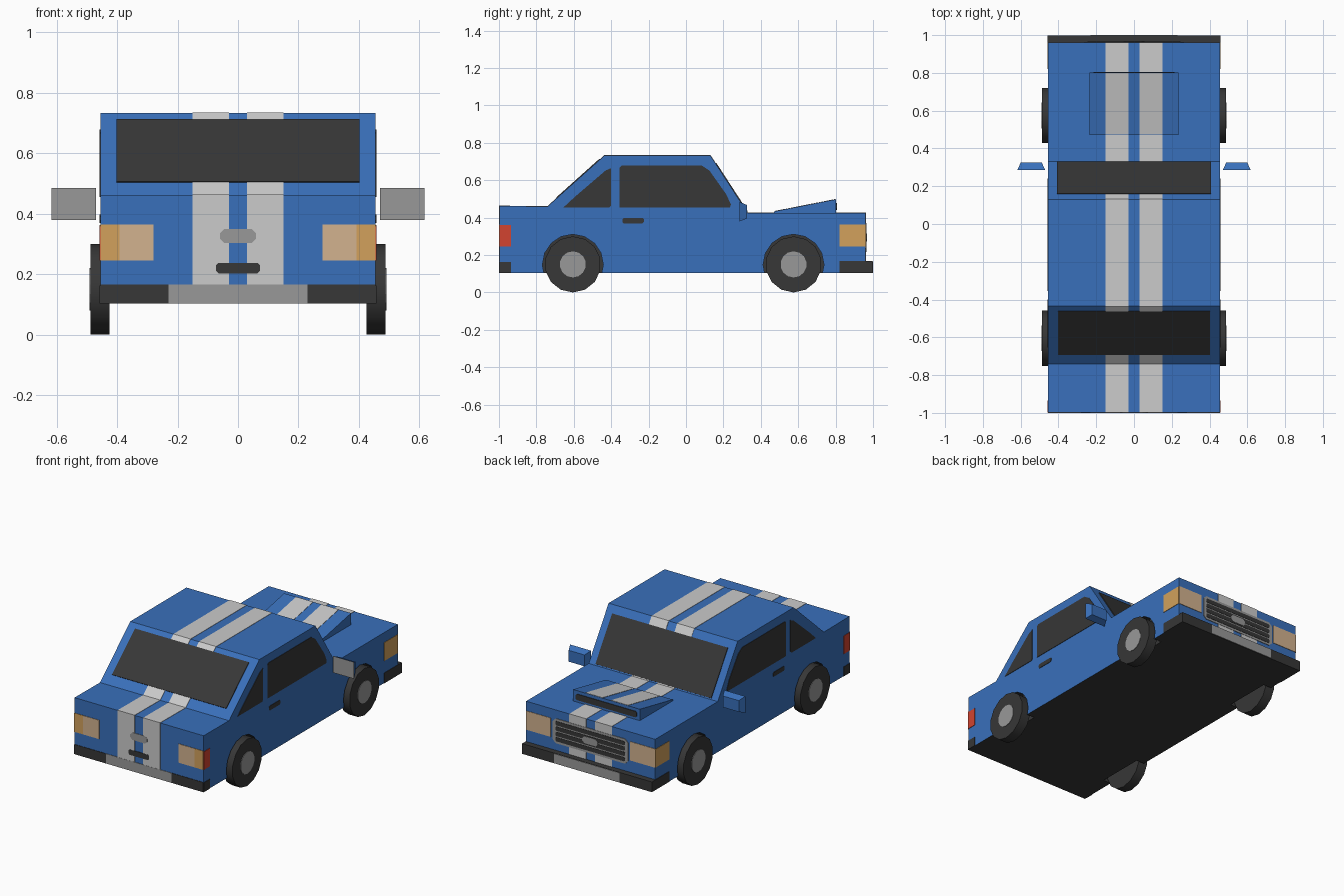
import bpy, bmesh, math
from mathutils import Vector

if "Cube" in bpy.data.objects:
    bpy.data.objects.remove(bpy.data.objects["Cube"])


def material(name, r, g, b):
    lin = [((c / 255 + 0.055) / 1.055) ** 2.4 for c in (r, g, b)]
    m = bpy.data.materials.new(name)
    m.diffuse_color = (*lin, 1)
    m.use_nodes = True
    m.node_tree.nodes["Principled BSDF"].inputs["Base Color"].default_value = m.diffuse_color
    return m


BLUE = material("blue paint", 57, 112, 187)
DARK = material("dark trim", 55, 55, 55)
GREY = material("grey metal", 152, 152, 152)
LIGHT = material("light stripe", 203, 203, 203)
TAN = material("tan lamp", 210, 178, 143)
ORANGE = material("orange lamp", 210, 161, 92)
RED = material("red lamp", 210, 68, 48)


def make(name, bm, *mats):
    bmesh.ops.recalc_face_normals(bm, faces=bm.faces)
    me = bpy.data.meshes.new(name)
    bm.to_mesh(me)
    bm.free()
    for m in mats:
        me.materials.append(m)
    ob = bpy.data.objects.new(name, me)
    bpy.context.collection.objects.link(ob)
    return ob


def prism(name, pts, axis, a, b, mat):
    """Extrude a 2D outline along x (outline in y,z) or y (outline in x,z)."""
    bm = bmesh.new()

    def at(p, d):
        return (d, p[0], p[1]) if axis == 'x' else (p[0], d, p[1])
    lo = [bm.verts.new(at(p, a)) for p in pts]
    hi = [bm.verts.new(at(p, b)) for p in pts]
    bm.faces.new(lo)
    bm.faces.new(hi)
    n = len(pts)
    for i in range(n):
        j = (i + 1) % n
        bm.faces.new((lo[i], lo[j], hi[j], hi[i]))
    return make(name, bm, mat)


def rect(u0, u1, v0, v1, c=0):
    """Rectangle, with corners cut by c."""
    if not c:
        return [(u0, v0), (u1, v0), (u1, v1), (u0, v1)]
    return [(u0 + c, v0), (u1 - c, v0), (u1, v0 + c), (u1, v1 - c),
            (u1 - c, v1), (u0 + c, v1), (u0, v1 - c), (u0, v0 + c)]


def ring(y, z, r, n):
    return [(y + r * math.sin(2 * math.pi * i / n), z + r * math.cos(2 * math.pi * i / n))
            for i in range(n)]


def band(name, path, x0, x1, t, mat):
    """Thin plate that follows a y,z path, raised by t."""
    P = [Vector(p) for p in path]
    N = []
    for p, q in zip(P, P[1:]):
        d = (q - p).normalized()
        N.append(Vector((-d.y, d.x)))
    out = []
    for i, p in enumerate(P):
        a, b = N[max(i - 1, 0)], N[min(i, len(N) - 1)]
        m = (a + b).normalized()
        out.append(p + m * (t / m.dot(a)))
    bm = bmesh.new()
    rows = [[bm.verts.new((x, v.x, v.y)) for x, v in ((x0, p), (x1, p), (x1, o), (x0, o))]
            for p, o in zip(P, out)]
    for r, s in zip(rows, rows[1:]):
        for k in range(4):
            bm.faces.new((r[k], r[(k + 1) % 4], s[(k + 1) % 4], s[k]))
    bm.faces.new(rows[0])
    bm.faces.new(rows[-1])
    return make(name, bm, mat)


W = 0.455
T = 0.003
REAR, NOSE = -0.997, 0.96
WHEELS = (("rear", -0.605), ("front", 0.575))
SIDES = (("left", -1), ("right", 1))

# Body shell from its side profile
top = [(REAR, 0.462), (-0.74, 0.46), (-0.435, 0.733), (0.13, 0.733), (0.33, 0.425), (NOSE, 0.425)]
body = prism("body", [(REAR, 0.103)] + top + [(NOSE, 0.103)], 'x', -W, W, BLUE)
body.data.materials.append(DARK)

# Wheel wells cut into the body
for end, wy in WHEELS:
    for side, s in SIDES:
        cutter = prism("well_cutter", ring(wy, 0.148, 0.163, 16), 'x', s * 0.40, s * 0.6, DARK)
        mod = body.modifiers.new("well", 'BOOLEAN')
        mod.object = cutter
        mod.operation = 'DIFFERENCE'
        mod.solver = 'EXACT'
        bpy.context.view_layer.objects.active = body
        bpy.ops.object.modifier_apply(modifier=mod.name)
        bpy.data.objects.remove(cutter)
for f in body.data.polygons:
    c = f.center
    well = any(math.hypot(c.y - wy, c.z - 0.148) < 0.17 for _, wy in WHEELS) and abs(c.x) < W - 0.005
    under = f.normal.z < -0.9 and c.z < 0.11
    f.material_index = 1 if well or under else 0

# Racing stripes over the whole car
for side, s in SIDES:
    x0, x1 = sorted((s * 0.03, s * 0.15))
    band(side + "_stripe", [(REAR, 0.165)] + top + [(NOSE, 0.165)], x0, x1, 0.002, LIGHT)
    band(side + "_scoop_stripe", [(0.475, 0.434), (0.80, 0.498)], x0, x1, 0.002, LIGHT)


def slope(p, q, a, b):
    p, q = Vector(p), Vector(q)
    return [p.lerp(q, a), p.lerp(q, b)]


# Windscreen and rear window
band("rear_window", slope(top[1], top[2], 0.16, 0.915), -0.402, 0.402, 0.005, DARK)
band("windscreen", slope(top[3], top[4], 0.14, 0.98), -0.408, 0.408, 0.005, DARK)

# Hood scoop with dark opening
prism("hood_scoop", [(0.47, 0.42), (0.47, 0.433), (0.802, 0.498), (0.802, 0.42)], 'x', -0.236, 0.236, BLUE)
prism("scoop_opening", rect(-0.215, 0.215, 0.44, 0.478, 0.008), 'y', 0.80, 0.806, DARK)

quarter = [(-0.655, 0.455), (-0.41, 0.455), (-0.40, 0.465), (-0.40, 0.665), (-0.43, 0.652), (-0.59, 0.515)]
door = [(-0.355, 0.455), (0.235, 0.455), (0.24, 0.47), (0.215, 0.525), (0.125, 0.652),
        (0.085, 0.678), (-0.345, 0.678), (-0.355, 0.668)]

for side, s in SIDES:
    # Side glass, handles, lamps and bumper ends as thin plates
    for part, pts, mat in (
            ("quarter_window", quarter, DARK),
            ("door_window", door, DARK),
            ("door_handle", rect(-0.34, -0.225, 0.37, 0.398, 0.007), DARK),
            ("side_tail_lamp", rect(REAR, -0.935, 0.245, 0.36), RED),
            ("side_marker_lamp", rect(0.82, NOSE, 0.245, 0.362), ORANGE),
            ("rear_bumper_end", rect(REAR, -0.935, 0.103, 0.163), DARK),
            ("front_bumper_end", rect(0.82, NOSE, 0.103, 0.168), DARK)):
        prism(side + "_" + part, pts, 'x', s * (W - 0.002), s * (W + T), mat)

    # Lamps on the rear and front faces
    x = sorted((s * 0.28, s * 0.392))
    prism(side + "_rear_lamp", rect(*x, 0.245, 0.365), 'y', REAR, REAR - T, TAN)
    x = sorted((s * 0.392, s * W))
    prism(side + "_rear_indicator", rect(*x, 0.245, 0.365), 'y', REAR, REAR - T, ORANGE)
    x = sorted((s * 0.28, s * W))
    prism(side + "_headlamp", rect(*x, 0.245, 0.365), 'y', NOSE, NOSE + T, TAN)
    x = sorted((s * 0.23, s * W))
    prism(side + "_rear_bumper", rect(*x, 0.103, 0.165), 'y', REAR, REAR - T, DARK)

    # Door mirror: tapered housing with a grey glass face
    bm = bmesh.new()
    loops = []
    for y, u, v in ((0.285, 0.074, 0.053), (0.325, 0.056, 0.036)):
        loops.append([bm.verts.new((s * 0.544 + i * u, y, 0.432 + k * v))
                      for i, k in ((-1, -1), (1, -1), (1, 1), (-1, 1))])
    a, b = loops
    bm.faces.new(b)
    for k in range(4):
        bm.faces.new((a[k], a[(k + 1) % 4], b[(k + 1) % 4], b[k]))
    bm.faces.new(a).material_index = 1
    make(side + "_mirror", bm, BLUE, GREY)

    # Wheels and hubs
    for end, wy in WHEELS:
        tyre = prism(f"{end}_{side}_tyre", ring(wy, 0.15, 0.15, 14), 'x', s * 0.425, s * 0.488, DARK)
        bpy.ops.object.select_all(action='DESELECT')
        tyre.select_set(True)
        bpy.context.view_layer.objects.active = tyre
        bpy.ops.object.shade_smooth_by_angle(angle=math.radians(35))
        prism(f"{end}_{side}_hub", ring(wy, 0.15, 0.07, 14), 'x', s * 0.485, s * 0.491, GREY)

# Rear centre details
prism("rear_bumper_centre", rect(-0.23, 0.23, 0.103, 0.165), 'y', REAR, REAR - T, GREY)
prism("trunk_badge", rect(-0.06, 0.06, 0.303, 0.35, 0.015), 'y', REAR, REAR - T, GREY)
prism("trunk_handle", rect(-0.073, 0.073, 0.203, 0.237, 0.008), 'y', REAR, REAR - T, DARK)

# Front bumper and grille
prism("front_bumper", rect(-W - T, W + T, 0.103, 0.168), 'y', 0.955, 0.997, DARK)
prism("front_bumper_centre", rect(-0.23, 0.23, 0.105, 0.166), 'y', 0.995, 1.0, GREY)
prism("grille", rect(-0.265, 0.265, 0.215, 0.372, 0.02), 'y', NOSE, NOSE + 0.004, GREY)
for i in range(4):
    z = 0.229 + i * 0.034
    prism(f"grille_slot_{i + 1}", rect(-0.245, 0.245, z, z + 0.026, 0.006), 'y', NOSE, NOSE + 0.006, DARK)
prism("grille_badge", rect(-0.055, 0.055, 0.272, 0.316, 0.015), 'y', NOSE, NOSE + 0.008, GREY)
